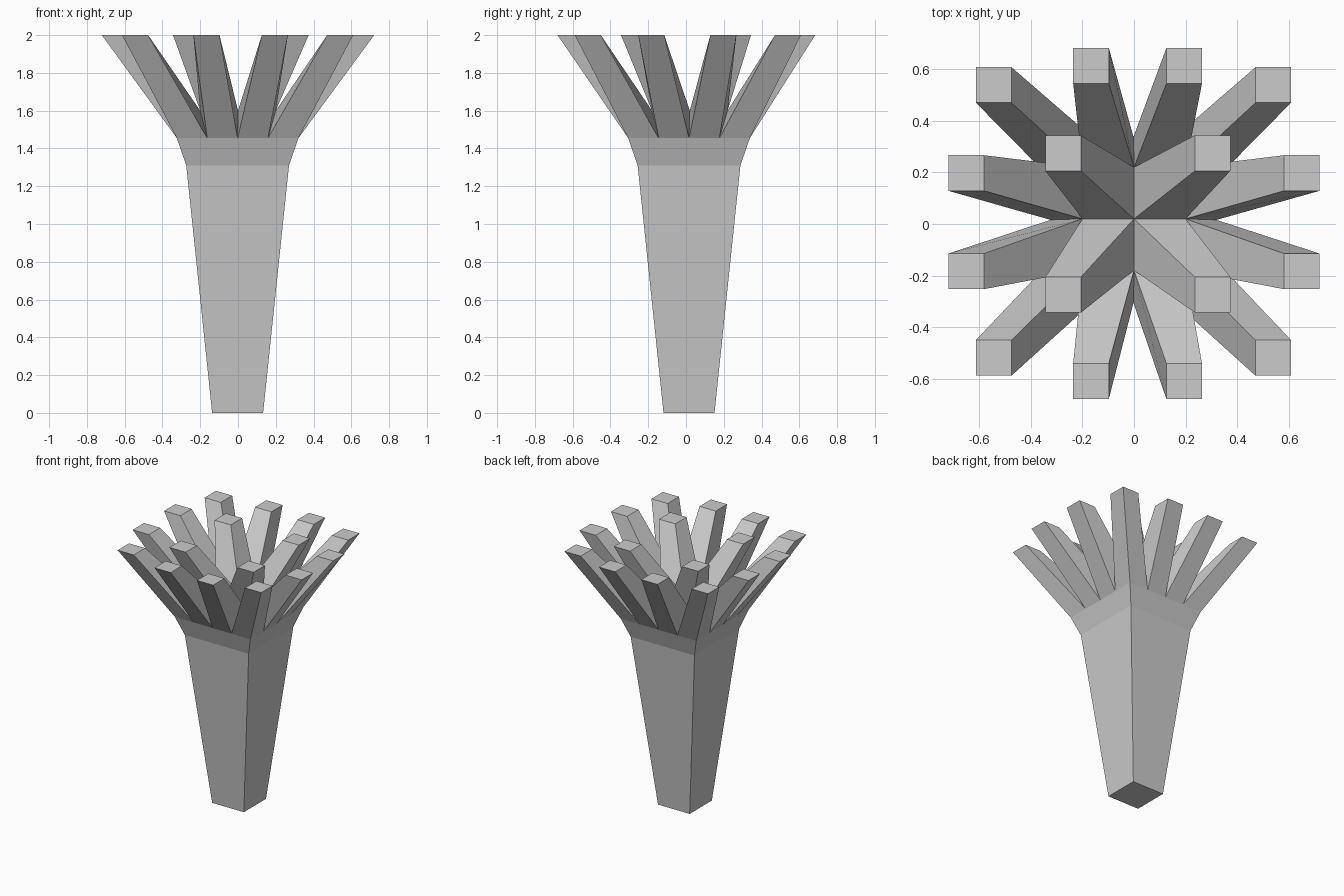
import bpy

cube = bpy.data.objects.get("Cube")
if cube:
    bpy.data.objects.remove(cube, do_unlink=True)

grey = bpy.data.materials.new("plain_grey")
grey.use_nodes = True
colour = (0.6, 0.6, 0.6, 1)
grey.diffuse_color = colour
grey.node_tree.nodes["Principled BSDF"].inputs["Base Color"].default_value = colour


def add_mesh(name, verts, faces):
    mesh = bpy.data.meshes.new(name)
    mesh.from_pydata(verts, [], faces)
    mesh.materials.append(grey)
    obj = bpy.data.objects.new(name, mesh)
    bpy.context.collection.objects.link(obj)


def square(cx, cy, half, z):
    return [(cx + sx * half, cy + sy * half, z)
            for sx, sy in ((-1, -1), (1, -1), (1, 1), (-1, 1))]


def sides(level):
    a = level * 4
    return [(a + i, a + (i + 1) % 4, a + 4 + (i + 1) % 4, a + 4 + i) for i in range(4)]


# Tapered stem with a flared collar
CX, CY = -0.002, 0.016
stem = []
for half, z in ((0.135, 0), (0.272, 1.31), (0.322, 1.455)):
    stem += square(CX, CY, half, z)
add_mesh("stem", stem, [(3, 2, 1, 0)] + sides(0) + sides(1))


# Crown grid: a low outer rim around a raised inner square
def crown_point(i, j):
    if max(abs(i), abs(j)) == 2:
        return (CX + i * 0.161, CY + j * 0.161, 1.455)
    return (i * 0.2, 0.02 + j * 0.2, 1.6)


# Tip centre of the prong standing on each cell
def tip_centre(sx, sy, outer_x, outer_y):
    if outer_x and outer_y:
        return sx * 0.543 - 0.002, sy * 0.53 + 0.01
    if outer_x:
        return sx * 0.652, sy * 0.191 + 0.007
    if outer_y:
        return sx * 0.181 + 0.014, sy * 0.613 + 0.002
    return sx * 0.29 + 0.015, sy * 0.275


# Sixteen splayed prongs, one per grid cell
for i in range(-2, 2):
    for j in range(-2, 2):
        foot = [crown_point(*p) for p in ((i, j), (i + 1, j), (i + 1, j + 1), (i, j + 1))]
        cx, cy = tip_centre(1 if i >= 0 else -1, 1 if j >= 0 else -1,
                            i in (-2, 1), j in (-2, 1))
        add_mesh(f"prong_{i + 3}_{j + 3}", foot + square(cx, cy, 0.069, 2),
                 sides(0) + [(4, 5, 6, 7)])
